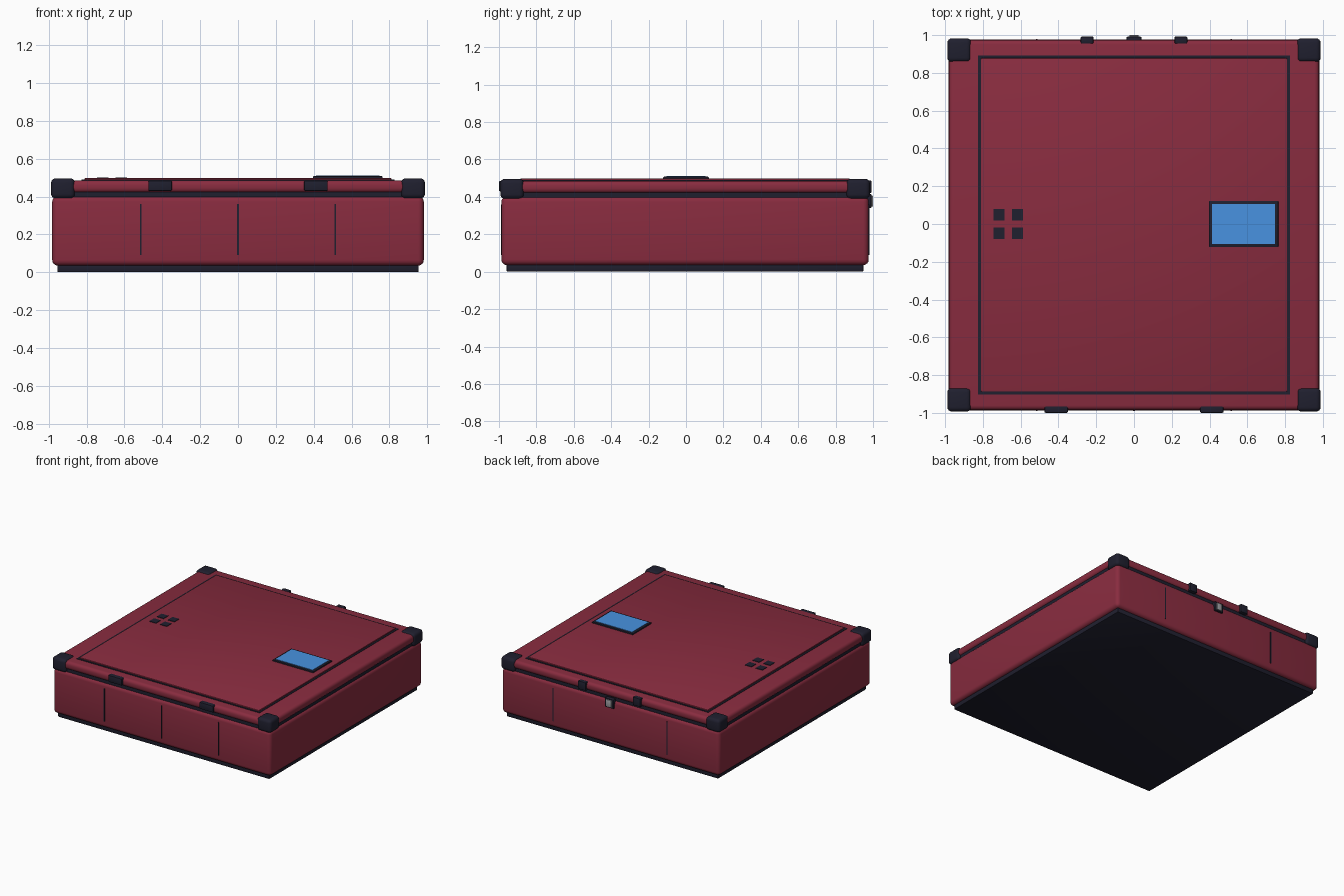
import bpy, bmesh

if "Cube" in bpy.data.objects:
    bpy.data.objects.remove(bpy.data.objects["Cube"])

CY = -0.005   # the shell sits slightly forward because the rear lock protrudes


def material(name, rgb):
    m = bpy.data.materials.new(name)
    m.diffuse_color = (*rgb, 1)
    m.use_nodes = True
    m.node_tree.nodes["Principled BSDF"].inputs["Base Color"].default_value = m.diffuse_color
    return m


RED = material("red_shell", (0.25, 0.025, 0.05))
DARK = material("dark_trim", (0.014, 0.014, 0.028))
BLUE = material("blue_screen", (0.065, 0.29, 0.75))
GREY = material("grey_metal", (0.35, 0.35, 0.37))


def box(name, xs, ys, zs, mat, bevel=0.0, segments=3):
    """Bevelled box given by its min/max on each axis."""
    bm = bmesh.new()
    bmesh.ops.create_cube(bm, size=1)
    for v in bm.verts:
        for i, (lo, hi) in enumerate((xs, ys, zs)):
            v.co[i] = (lo if v.co[i] < 0 else hi) - (lo + hi) / 2
    if bevel:
        bmesh.ops.bevel(bm, geom=bm.edges[:], offset=bevel, segments=segments,
                        profile=0.5, affect='EDGES', clamp_overlap=True)
    me = bpy.data.meshes.new(name)
    bm.to_mesh(me)
    bm.free()
    ob = bpy.data.objects.new(name, me)
    ob.location = [(a + b) / 2 for a, b in (xs, ys, zs)]
    bpy.context.collection.objects.link(ob)
    me.materials.append(mat)
    if bevel:
        bpy.context.view_layer.objects.active = ob
        bpy.ops.object.select_all(action='DESELECT')
        ob.select_set(True)
        bpy.ops.object.shade_smooth_by_angle()
    return ob


def slab(name, hx, hy, zs, mat, bevel=0.0, segments=3):
    return box(name, (-hx, hx), (CY - hy, CY + hy), zs, mat, bevel, segments)


# Case shell: foot plate, body, seam gasket, lid
slab("foot_plate", 0.955, 0.955, (0.0, 0.05), DARK, 0.008, 2)
slab("case_body", 0.982, 0.982, (0.035, 0.403), RED, 0.03, 4)
slab("seam_gasket", 0.968, 0.968, (0.38, 0.44), DARK)
slab("lid", 0.98, 0.98, (0.42, 0.486), RED, 0.025, 4)

# Raised lid panel inside a dark border
slab("panel_border", 0.826, 0.898, (0.47, 0.489), DARK)
slab("lid_panel", 0.811, 0.883, (0.47, 0.498), RED, 0.006, 2)

# Display
box("screen_frame", (0.396, 0.764), (-0.122, 0.122), (0.49, 0.508), DARK, 0.004, 2)
box("screen", (0.413, 0.747), (-0.105, 0.105), (0.50, 0.511), BLUE)

# Vent / button squares
for i, x in enumerate((-0.715, -0.617)):
    for j, y in enumerate((-0.049, 0.049)):
        box(f"lid_button_{i}{j}", (x - 0.03, x + 0.03), (y - 0.03, y + 0.03),
            (0.49, 0.502), DARK)

# Corner guards
for sx in (-1, 1):
    for sy in (-1, 1):
        x, y, h = sx * 0.925, CY + sy * 0.925, 0.063
        box(f"corner_guard_{sx}_{sy}", (x - h, x + h), (y - h, y + h),
            (0.39, 0.496), DARK, 0.024, 4)

for s in (-1, 1):
    # Front latches and rear hinges
    x = s * 0.412
    box(f"front_latch_{s}", (x - 0.062, x + 0.062), (-1.0, -0.955),
        (0.43, 0.485), DARK, 0.006, 2)
    x = s * 0.248
    box(f"rear_hinge_{s}", (x - 0.034, x + 0.034), (0.955, 0.992),
        (0.42, 0.488), DARK, 0.006, 2)
    # Rear panel seams
    box(f"rear_seam_{s}", (s * 0.515 - 0.004, s * 0.515 + 0.004),
        (0.96, 0.980), (0.09, 0.36), DARK)

# Front panel seams
for i, x in enumerate((-0.515, 0.0, 0.515)):
    box(f"front_seam_{i}", (x - 0.004, x + 0.004), (-0.99, -0.96), (0.09, 0.36), DARK)

# Rear lock
box("lock_body", (-0.04, 0.04), (0.955, 0.992), (0.34, 0.415), DARK, 0.006, 2)
box("lock_face", (-0.025, 0.025), (0.98, 1.0), (0.348, 0.407), GREY, 0.004, 2)
